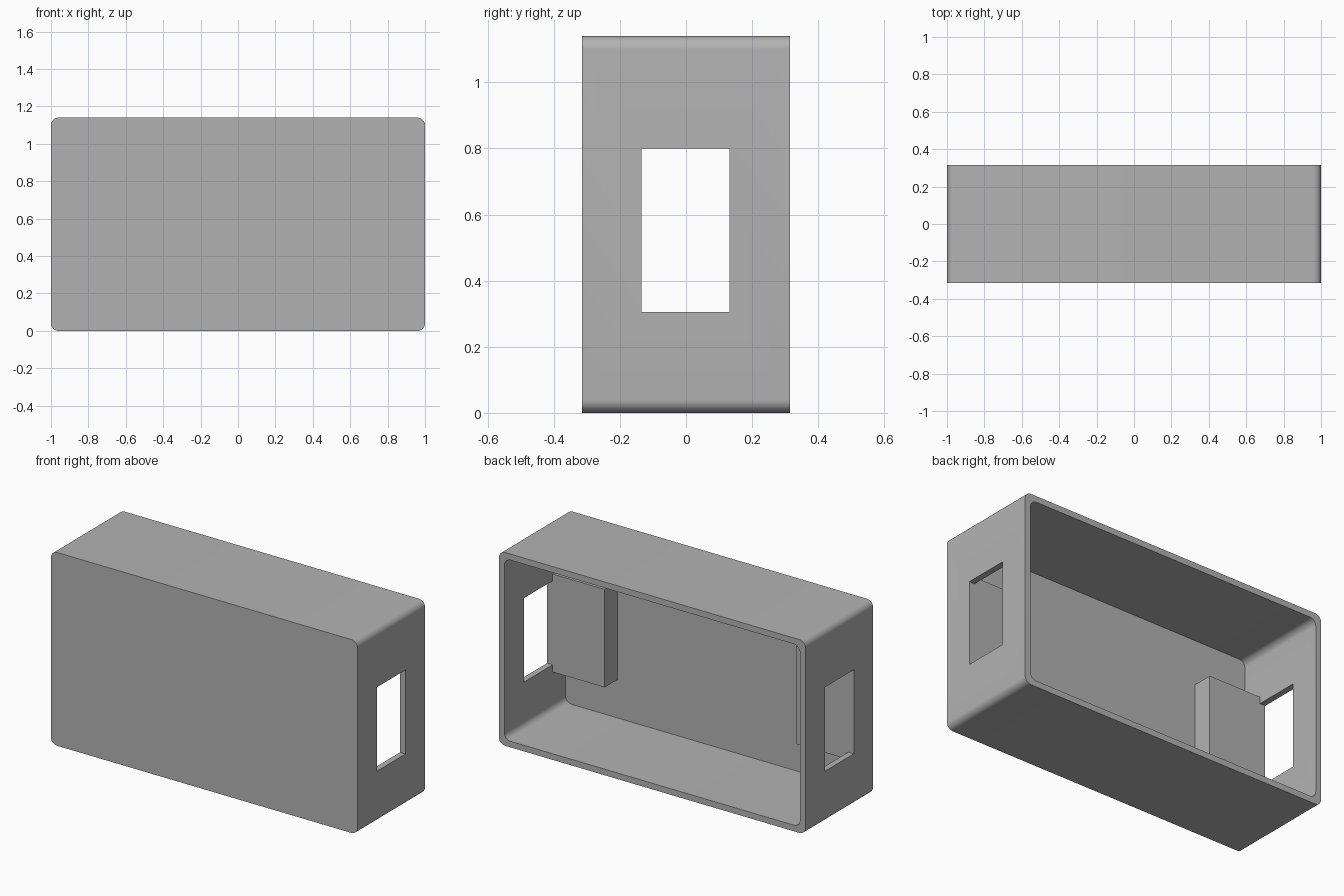
import bpy
import bmesh
from math import sin, cos, pi
from mathutils import Vector

cube = bpy.data.objects.get("Cube")
if cube:
    bpy.data.objects.remove(cube, do_unlink=True)

# Overall sizes
WIDTH, DEPTH, HEIGHT = 2.0, 0.63, 1.14
WALL, FRONT, RADIUS = 0.036, 0.06, 0.04
BACK_Y, FRONT_Y = DEPTH / 2, -DEPTH / 2
PORT_Y = (-0.135, 0.132)
PORT_Z = (0.305, 0.80)

grey = bpy.data.materials.new("light_grey")
grey.use_nodes = True
grey.diffuse_color = (0.45, 0.45, 0.45, 1)
grey.node_tree.nodes["Principled BSDF"].inputs["Base Color"].default_value = (0.45, 0.45, 0.45, 1)


def finish(name, bm):
    bmesh.ops.recalc_face_normals(bm, faces=bm.faces)
    mesh = bpy.data.meshes.new(name)
    bm.to_mesh(mesh)
    bm.free()
    mesh.materials.append(grey)
    obj = bpy.data.objects.new(name, mesh)
    bpy.context.collection.objects.link(obj)
    return obj


def rounded_prism(name, inset, y0, y1, steps=8):
    """Rounded rectangle in the xz plane, extruded along y."""
    hx, hz = WIDTH / 2 - inset - RADIUS, HEIGHT / 2 - inset - RADIUS
    bm = bmesh.new()
    ring = []
    for i, (sx, sz) in enumerate([(1, 1), (-1, 1), (-1, -1), (1, -1)]):
        for s in range(steps + 1):
            a = (i + s / steps) * pi / 2
            ring.append(bm.verts.new((sx * hx + RADIUS * cos(a), y0,
                                      HEIGHT / 2 + sz * hz + RADIUS * sin(a))))
    face = bm.faces.new(ring)
    out = bmesh.ops.extrude_face_region(bm, geom=[face])
    moved = [v for v in out["geom"] if isinstance(v, bmesh.types.BMVert)]
    bmesh.ops.translate(bm, verts=moved, vec=(0, y1 - y0, 0))
    return finish(name, bm)


def box(name, xs, ys, zs):
    bm = bmesh.new()
    bmesh.ops.create_cube(bm, size=1)
    for v in bm.verts:
        v.co = Vector([(lo + hi) / 2 + c * (hi - lo) for c, (lo, hi) in zip(v.co, (xs, ys, zs))])
    return finish(name, bm)


def cut(target, cutter):
    mod = target.modifiers.new("cut", "BOOLEAN")
    mod.operation, mod.solver, mod.object = "DIFFERENCE", "EXACT", cutter
    bpy.context.view_layer.objects.active = target
    bpy.ops.object.modifier_apply(modifier=mod.name)
    bpy.data.objects.remove(cutter, do_unlink=True)


# Open-backed shell with a port through each end wall
shell = rounded_prism("shell", 0, FRONT_Y, BACK_Y)
cut(shell, rounded_prism("cavity_cutter", WALL, FRONT_Y + FRONT, BACK_Y + 0.1))
cut(shell, box("port_cutter", (-1.2, 1.2), PORT_Y, PORT_Z))

bpy.ops.object.select_all(action="DESELECT")
shell.select_set(True)
bpy.context.view_layer.objects.active = shell
bpy.ops.object.shade_smooth_by_angle()

# Raised pads on the front panel, level with the port edges
for side, s in (("left", 1), ("right", -1)):
    xs = sorted((s * 0.625, s * (1 - WALL / 2)))
    box(side + "_pad", xs, (FRONT_Y + FRONT / 2, PORT_Y[0]), (PORT_Z[0] - 0.043, PORT_Z[1] + 0.04))
